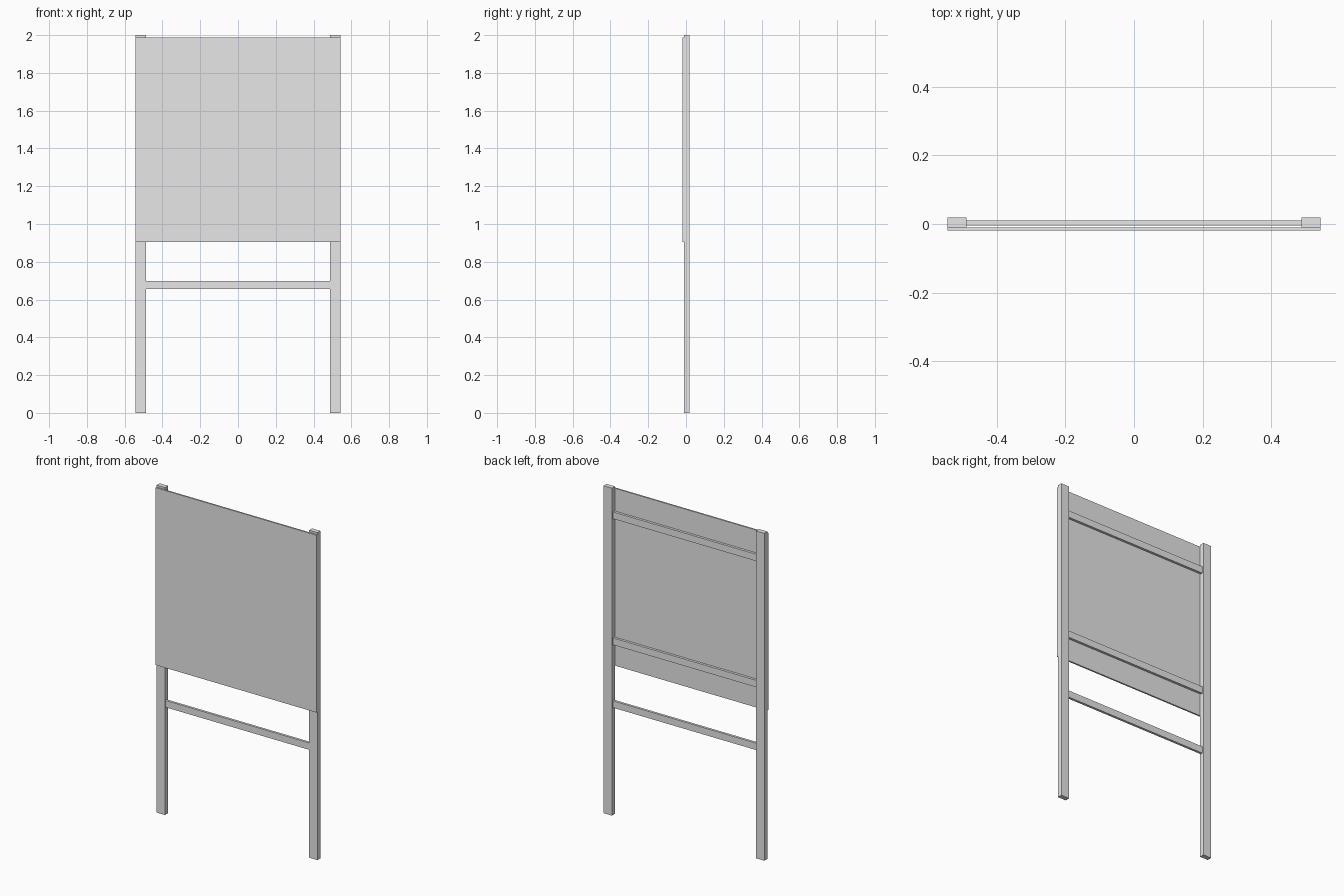
import bpy

cube = bpy.data.objects.get("Cube")
if cube:
    bpy.data.objects.remove(cube, do_unlink=True)

grey = bpy.data.materials.new("light_grey")
grey.use_nodes = True
grey.diffuse_color = (0.8, 0.8, 0.8, 1)
grey.node_tree.nodes["Principled BSDF"].inputs["Base Color"].default_value = (0.8, 0.8, 0.8, 1)


def box(name, x, y, z):
    """Box from (min, max) ranges on each axis."""
    spans = (x, y, z)
    bpy.ops.mesh.primitive_cube_add(size=1, location=[(a + b) / 2 for a, b in spans])
    obj = bpy.context.object
    obj.name = name
    obj.scale = [b - a for a, b in spans]
    bpy.ops.object.transform_apply(location=False, rotation=False, scale=True)
    obj.data.materials.append(grey)
    return obj


HALF_WIDTH = 0.543
INNER = 0.487
RAIL_HEIGHT = 0.042

# Board on the front of the posts
box("board", (-HALF_WIDTH, HALF_WIDTH), (-0.0195, -0.0095), (0.905, 1.988))

# Upright posts
box("left_post", (INNER, HALF_WIDTH), (-0.0095, 0.0195), (0, 2))
box("right_post", (-HALF_WIDTH, -INNER), (-0.0095, 0.0195), (0, 2))

# Cross rails between the posts
for name, z in (("leg_rail", 0.656), ("lower_board_rail", 1.04), ("upper_board_rail", 1.81)):
    box(name, (-INNER, INNER), (-0.0045, 0.0105), (z, z + RAIL_HEIGHT))
